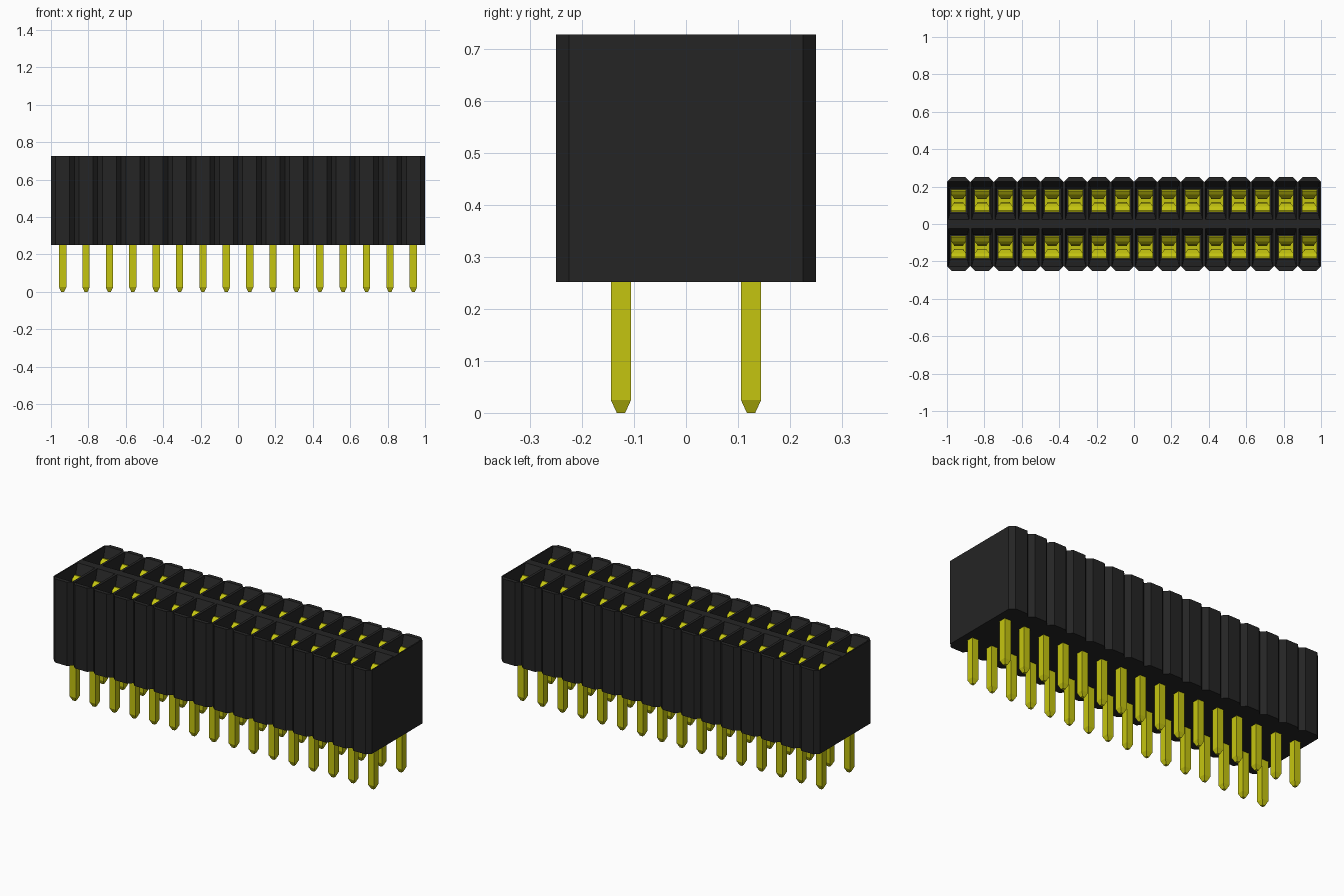
import bpy, bmesh

cube = bpy.data.objects.get("Cube")
if cube:
    bpy.data.objects.remove(cube, do_unlink=True)

COLS, PITCH = 16, 0.125
BOTTOM, TOP, HALF_Y, CHAMFER = 0.252, 0.727, 0.25, 0.025
XS = [(i - (COLS - 1) / 2) * PITCH for i in range(COLS)]
ROWS = {"front": -0.125, "back": 0.125}


def material(name, rgb, rough):
    m = bpy.data.materials.new(name)
    m.use_nodes = True
    m.diffuse_color = (*rgb, 1)
    b = m.node_tree.nodes["Principled BSDF"]
    b.inputs["Base Color"].default_value = (*rgb, 1)
    b.inputs["Roughness"].default_value = rough
    return m


black = material("black plastic", (0.018, 0.018, 0.018), 0.6)
yellow = material("yellow metal", (0.56, 0.56, 0.005), 0.5)


def make_object(name, bm, mat):
    bmesh.ops.recalc_face_normals(bm, faces=bm.faces)
    me = bpy.data.meshes.new(name)
    bm.to_mesh(me)
    bm.free()
    me.materials.append(mat)
    ob = bpy.data.objects.new(name, me)
    bpy.context.collection.objects.link(ob)
    return ob


def loft(bm, rings):
    """Skin a list of equal-length point rings and cap both ends."""
    vs = [[bm.verts.new(p) for p in ring] for ring in rings]
    n = len(vs[0])
    for a, b in zip(vs, vs[1:]):
        for i in range(n):
            j = (i + 1) % n
            bm.faces.new((a[i], a[j], b[j], b[i]))
    bm.faces.new(vs[0][::-1])
    bm.faces.new(vs[-1])


def rect(x, y, z, hx, hy):
    return [(x - hx, y - hy, z), (x + hx, y - hy, z),
            (x + hx, y + hy, z), (x - hx, y + hy, z)]


# Housing: scalloped outline with a V groove between neighbouring columns
h = PITCH / 2
front_edge = []
for x in XS:
    front_edge += [(x - h, -HALF_Y + CHAMFER), (x - h + CHAMFER, -HALF_Y),
                   (x + h - CHAMFER, -HALF_Y)]
front_edge.append((XS[-1] + h, -HALF_Y + CHAMFER))
outline = front_edge + [(-x, -y) for x, y in front_edge]
bm = bmesh.new()
loft(bm, [[(x, y, z) for x, y in outline] for z in (BOTTOM, TOP)])
housing = make_object("housing", bm, black)

# Sockets: tapered mouth running into a straight shaft
bm = bmesh.new()
for y in ROWS.values():
    for x in XS:
        mouth, shaft = (0.055, 0.102), (0.046, 0.066)
        e = 0.02 / 0.08
        over = [m + (m - s) * e for m, s in zip(mouth, shaft)]
        loft(bm, [rect(x, y, 0.28, *shaft), rect(x, y, TOP - 0.08, *shaft),
                  rect(x, y, TOP + 0.02, *over)])
cutter = make_object("socket_cutter", bm, black)
cutter.hide_render = True
cut = housing.modifiers.new("sockets", 'BOOLEAN')
cut.operation, cut.solver, cut.object = 'DIFFERENCE', 'EXACT', cutter
bpy.context.view_layer.objects.active = housing
bpy.ops.object.modifier_apply(modifier=cut.name)
bpy.data.objects.remove(cutter, do_unlink=True)

# Spring leaf profile: distance from socket centre, height, half width
LEAF = [(0.050, 0.30, 0.040), (0.050, 0.42, 0.040), (0.030, 0.53, 0.032),
        (0.012, 0.61, 0.024), (0.018, 0.64, 0.026), (0.036, 0.665, 0.040),
        (0.056, 0.68, 0.040)]
THICK = 0.008

for row, y in ROWS.items():
    # Square pins with pointed tips
    bm = bmesh.new()
    for x in XS:
        loft(bm, [rect(x, y, 0, 0.008, 0.008), rect(x, y, 0.025, 0.0195, 0.0195),
                  rect(x, y, 0.30, 0.0195, 0.0195)])
    make_object(row + "_pins", bm, yellow)

    # Spring contacts: base plate plus two facing leaves
    bm = bmesh.new()
    for x in XS:
        loft(bm, [rect(x, y, z, 0.04, 0.055) for z in (0.285, 0.305)])
        for side in (-1, 1):
            loft(bm, [rect(x, y + side * d, z, w, THICK / 2) for d, z, w in LEAF])
    make_object(row + "_spring_contacts", bm, yellow)
